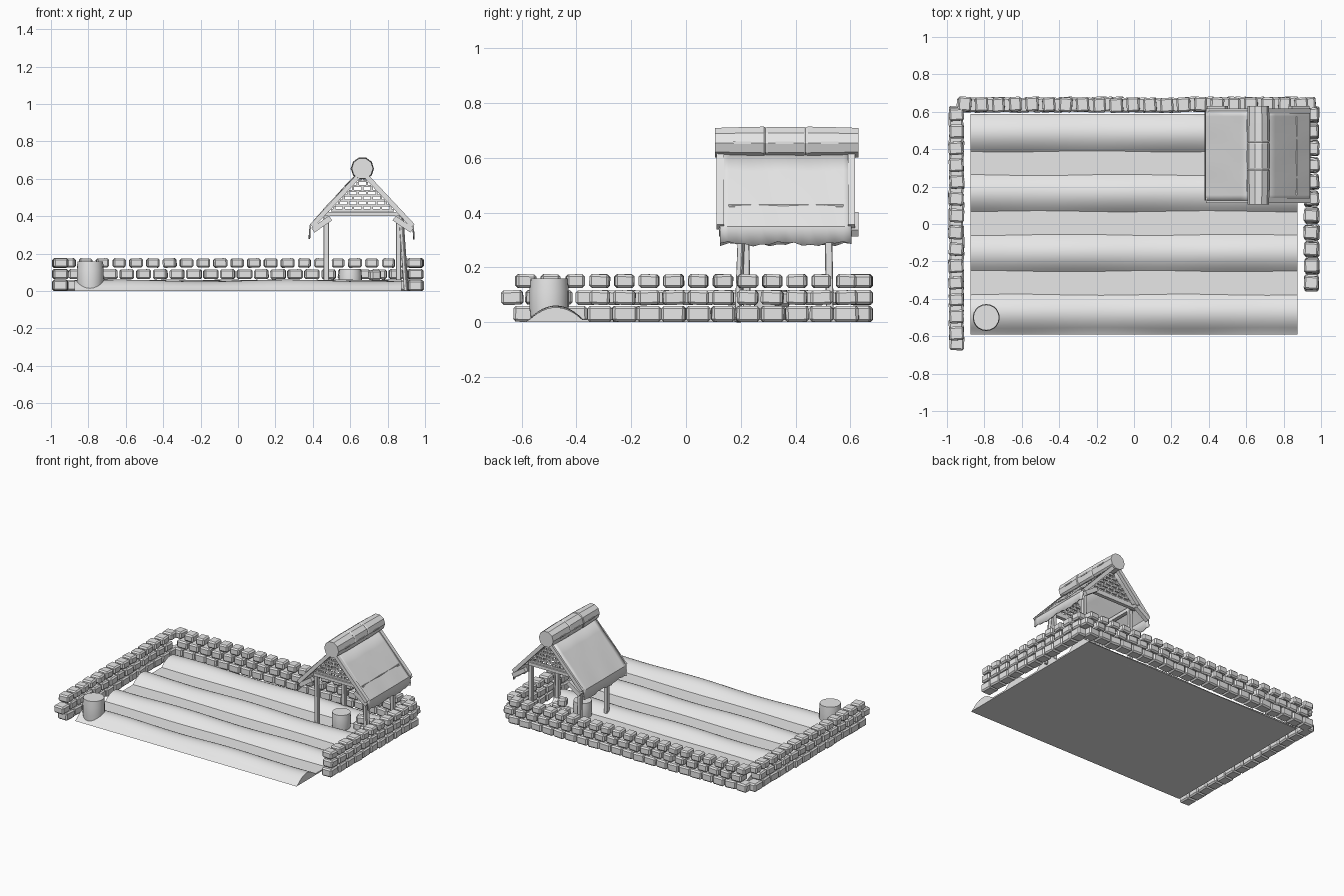
import bpy, bmesh, math, random
from mathutils import Matrix, Vector

random.seed(4)
if "Cube" in bpy.data.objects:
    bpy.data.objects.remove(bpy.data.objects["Cube"])

grey = bpy.data.materials.new("pale_grey")
grey.use_nodes = True
grey.diffuse_color = (0.8, 0.8, 0.8, 1)
grey.node_tree.nodes["Principled BSDF"].inputs["Base Color"].default_value = (0.8, 0.8, 0.8, 1)


def finish(name, bm, smooth=None, bevel=0):
    """Turn a bmesh into a named object with the shared material."""
    bmesh.ops.recalc_face_normals(bm, faces=bm.faces)
    mesh = bpy.data.meshes.new(name)
    bm.to_mesh(mesh)
    bm.free()
    mesh.materials.append(grey)
    ob = bpy.data.objects.new(name, mesh)
    bpy.context.collection.objects.link(ob)
    if bevel:
        mod = ob.modifiers.new("worn_edges", "BEVEL")
        mod.width, mod.segments = bevel, 1
    if smooth:
        bpy.ops.object.select_all(action="DESELECT")
        ob.select_set(True)
        bpy.context.view_layer.objects.active = ob
        bpy.ops.object.shade_smooth_by_angle(angle=math.radians(smooth))
    return ob


def add_box(bm, centre, size, rot=None):
    m = Matrix.Translation(centre) @ (rot or Matrix()) @ Matrix.Diagonal((*size, 1))
    bmesh.ops.create_cube(bm, size=1, matrix=m)


def add_beam(bm, a, b, width, depth):
    """Box running from a to b."""
    a, b = Vector(a), Vector(b)
    rot = (b - a).to_track_quat("Z", "Y").to_matrix().to_4x4()
    add_box(bm, (a + b) / 2, (width, depth, (b - a).length), rot)


def add_lathe(bm, rings, sides, matrix):
    """Closed turned shape from (radius, height) rings."""
    loops = []
    for r, h in rings:
        loops.append([bm.verts.new(matrix @ Vector((r * math.cos(t), r * math.sin(t), h)))
                      for t in (math.tau * i / sides for i in range(sides))])
    for lo, hi in zip(loops, loops[1:]):
        for i in range(sides):
            j = (i + 1) % sides
            bm.faces.new((lo[i], lo[j], hi[j], hi[i]))
    bm.faces.new(loops[0][::-1])
    bm.faces.new(loops[-1])


# Dry stone walls: three staggered courses of loose blocks
def stone_wall(name, axis, fixed, starts, end):
    bm = bmesh.new()
    pitch = 0.09
    for course, start in enumerate(starts):
        length, height = ((0.088, 0.058), (0.078, 0.053), (0.07, 0.05))[course]
        for i in range(int((end - start) / pitch + 0.3)):
            along = start + (i + 0.5) * pitch
            off = fixed + random.uniform(-0.004, 0.004)
            z = 0.03 + course * 0.06
            size = (length + random.uniform(-0.004, 0.004), 0.078, height)
            turn = random.uniform(-0.09, 0.09) + (math.pi / 2 if axis == "y" else 0)
            rot = Matrix.Rotation(turn, 4, "Z") @ Matrix.Rotation(random.uniform(-0.03, 0.03), 4, "Y")
            add_box(bm, (along, off, z) if axis == "x" else (off, along, z), size, rot)
    finish(name, bm, bevel=0.009)


stone_wall("back_wall", "x", 0.638, (-0.95, -0.91, -0.95), 0.98)
stone_wall("right_wall", "y", -0.95, (-0.63, -0.68, -0.63), 0.64)
stone_wall("left_wall", "y", 0.95, (-0.36, -0.36, -0.36), 0.66)

# Field: a slab with four wavy planting ridges, swept along x
ridges = [0.485 - 0.32 * i for i in range(4)]
STEPS = 12


def field_section(x):
    pts = [(0.588, 0)]
    for k, c in enumerate(ridges):
        wave = math.sin(7 * x + 2 * k)
        for i in range(STEPS + 1):
            u = 1 - 2 * i / STEPS
            half = 0.097 + 0.003 * wave
            pts.append((c + u * half, 0.01 + (0.046 + 0.005 * wave) * (1 - u * u)))
    return pts + [(-0.59, 0)]


bm = bmesh.new()
cols = 32
rows = []
for i in range(cols + 1):
    x = -0.875 + 1.75 * i / cols
    rows.append([bm.verts.new((x, y, z)) for y, z in field_section(x)])
for a, b in zip(rows, rows[1:]):
    for j in range(len(a)):
        k = (j + 1) % len(a)
        bm.faces.new((a[j], b[j], b[k], a[k]))
for cap in (rows[0], rows[-1]):
    bm.faces.new(cap)
finish("ploughed_field", bm, smooth=25)

# Barrel in the field and bucket under the shelter
for name, (x, y), r, h in (("barrel", (-0.79, -0.5), 0.072, 0.157),
                           ("bucket", (0.6, 0.31), 0.062, 0.115)):
    bm = bmesh.new()
    add_lathe(bm, [(r * 0.93, 0), (r, h * 0.35), (r, h * 0.7), (r * 0.95, h)], 20,
              Matrix.Translation((x, y, 0.002)))
    finish(name, bm, smooth=40)

# Loose stones beside the bucket
bm = bmesh.new()
for x, y, z, s in ((0.71, 0.36, 0.03, 0.07), (0.78, 0.33, 0.03, 0.07), (0.74, 0.42, 0.03, 0.08),
                   (0.73, 0.35, 0.085, 0.06), (0.81, 0.41, 0.03, 0.06)):
    add_box(bm, (x, y, z), (s, s * 0.9, 0.055), Matrix.Rotation(random.uniform(0, 1.5), 4, "Z"))
finish("loose_stones", bm, bevel=0.01)

# Shelter, symmetric about its ridge line
MID, FRONT, BACK = 0.665, 0.125, 0.605

# Posts, one of them with a leaning brace
bm = bmesh.new()
for side in (-1, 1):
    for y in (0.215, 0.518):
        add_beam(bm, (MID + side * 0.193, y + 0.008, 0), (MID + side * 0.193, y, 0.43), 0.028, 0.028)
add_beam(bm, (0.9, 0.19, 0), (0.872, 0.205, 0.4), 0.022, 0.02)
finish("posts", bm, bevel=0.003)

# Tie beams and wall plates
bm = bmesh.new()
for y in (0.17, 0.56):
    add_box(bm, (MID, y, 0.412), (0.42, 0.026, 0.022))
for side in (-1, 1):
    add_box(bm, (MID + side * 0.193, 0.365, 0.418), (0.026, 0.42, 0.024))
finish("tie_beams", bm)

# Rafters and eave brackets on both gables
bm = bmesh.new()
for y in (FRONT, BACK):
    for side in (-1, 1):
        add_beam(bm, (MID + side * 0.27, y, 0.348), (MID + side * 0.02, y, 0.615), 0.026, 0.026)
        add_beam(bm, (MID + side * 0.265, y + 0.01, 0.325), (MID + side * 0.17, y + 0.01, 0.39), 0.03, 0.03)
finish("rafters", bm)

# Gable lattice: horizontal slats with staggered uprights
bm = bmesh.new()
for y in (0.17, 0.56):
    for row in range(7):
        z = 0.432 + row * 0.026
        half = (0.6 - z) * 0.93 + 0.012
        add_box(bm, (MID, y, z), (2 * half, 0.014, 0.011))
        x = -0.2 + (row % 2) * 0.025
        while x < 0.2:
            if abs(x) < half - 0.01:
                add_box(bm, (MID + x, y, z + 0.013), (0.012, 0.012, 0.018))
            x += 0.05
finish("gable_lattice", bm)

# Roof cloth: sloping sheets that hang down at the eaves, with a ragged hem
bm = bmesh.new()
N = 16
for side in (-1, 1):
    previous = None
    for i in range(N + 1):
        y = FRONT + (BACK - FRONT) * i / N
        w = math.sin(i * 0.9 + side)
        path = [(0.01, 0.637), (0.09, 0.553 + 0.003 * w), (0.18, 0.456 - 0.003 * w), (0.275, 0.35),
                (0.279, 0.283 + 0.006 * w + 0.006 * (i % 2))]
        line = [bm.verts.new((MID + side * dx, y, z)) for dx, z in path]
        if previous:
            for j in range(len(line) - 1):
                bm.faces.new((previous[j], line[j], line[j + 1], previous[j + 1]))
        previous = line
cloth = finish("roof_cloth", bm, smooth=30)
cloth.modifiers.new("thickness", "SOLIDIFY").thickness = 0.008

# Ridge log in three sections, with narrow slots marked on each flank
bm = bmesh.new()
along_y = Matrix.Translation((MID, 0, 0.655)) @ Matrix.Rotation(-math.pi / 2, 4, "X")
add_lathe(bm, [(0.057, 0.105), (0.06, 0.2), (0.062, 0.285), (0.058, 0.29), (0.061, 0.3),
               (0.061, 0.43), (0.058, 0.437), (0.062, 0.445), (0.06, 0.54), (0.057, 0.63)], 10, along_y)
finish("ridge_log", bm)

bm = bmesh.new()
for side in (-1, 1):
    for y in (0.205, 0.36, 0.525):
        add_box(bm, (MID + side * 0.06, y, 0.655), (0.006, 0.065, 0.008))
finish("log_pegs", bm)
